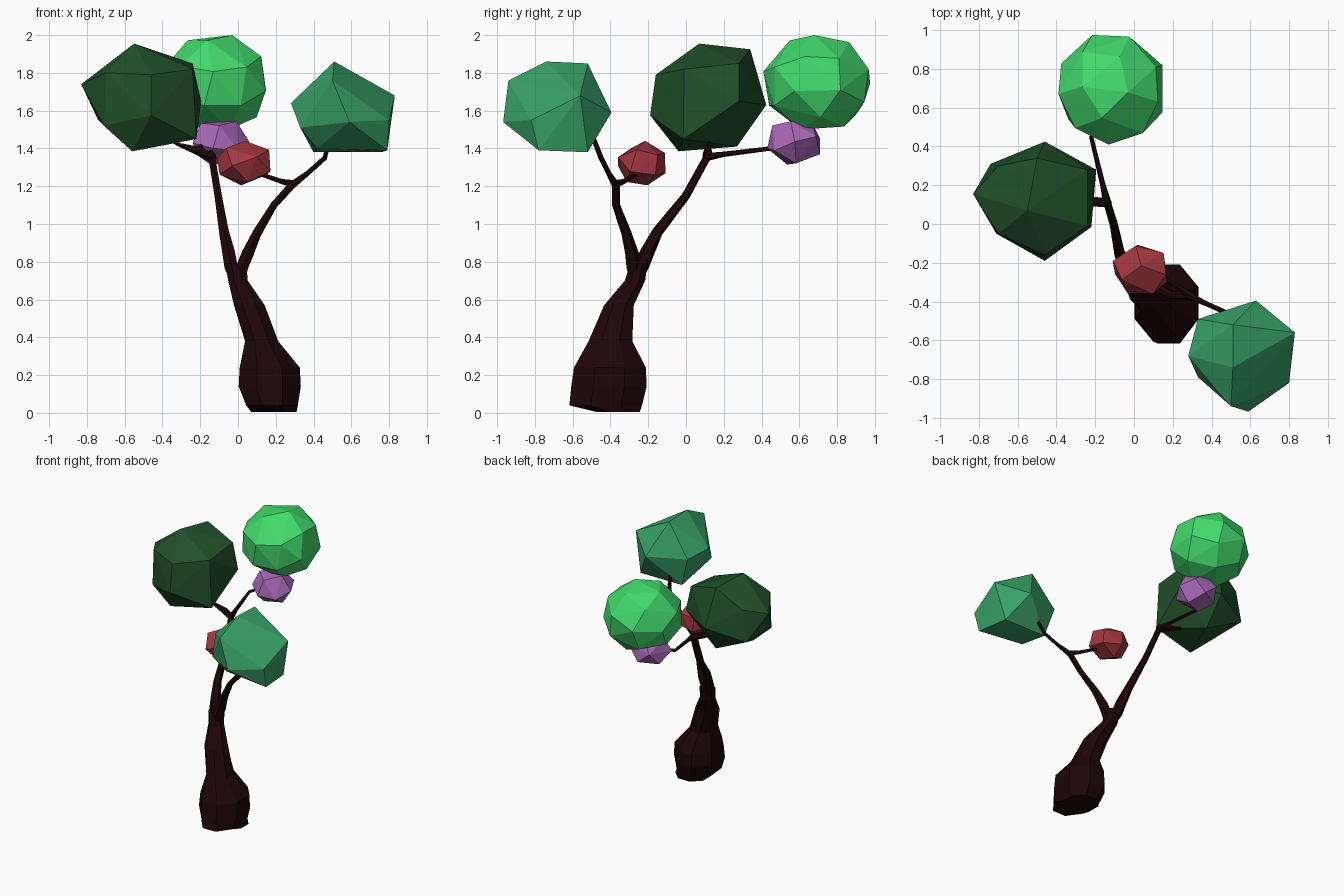
import bpy, bmesh, math
from mathutils import Vector, Matrix


def material(name, rgb):
    m = bpy.data.materials.new(name)
    m.diffuse_color = (*rgb, 1)
    return m


BARK = material("dark bark", (0.013, 0.0018, 0.0022))
DARK = material("dark green", (0.015, 0.080, 0.023))
TEAL = material("sea green", (0.039, 0.36, 0.135))
BRIGHT = material("bright green", (0.055, 0.70, 0.152))
PURPLE = material("purple", (0.40, 0.14, 0.48))
RED = material("red", (0.37, 0.038, 0.050))


def finish(name, bm, mat):
    bmesh.ops.recalc_face_normals(bm, faces=bm.faces)
    me = bpy.data.meshes.new(name)
    bm.to_mesh(me)
    bm.free()
    me.materials.append(mat)
    ob = bpy.data.objects.new(name, me)
    bpy.context.collection.objects.link(ob)


def limb(name, rings, sides, level=False):
    """Faceted tapering tube; each ring is x, y, z, radius x, radius y."""
    bm = bmesh.new()
    pts = [Vector(r[:3]) for r in rings]
    loops = []
    for i, r in enumerate(rings):
        t = pts[min(i + 1, len(pts) - 1)] - pts[max(i - 1, 0)]
        q = Vector((0, 0, 1)).rotation_difference(t.normalized())
        loop = []
        for k in range(sides):
            a = math.tau * (k + 0.5) / sides
            v = Vector((r[3] * math.cos(a), r[-1] * math.sin(a), 0))
            loop.append(bm.verts.new(pts[i] + (v if level else q @ v)))
        loops.append(loop)
    for a, b in zip(loops, loops[1:]):
        for k in range(sides):
            n = (k + 1) % sides
            bm.faces.new((a[k], a[n], b[n], b[k]))
    bm.faces.new(loops[0])
    bm.faces.new(loops[-1])
    finish(name, bm, BARK)


def hull(name, pts, mat):
    """Faceted lump spanning a few corner points."""
    bm = bmesh.new()
    for p in pts:
        bm.verts.new(p)
    res = bmesh.ops.convex_hull(bm, input=bm.verts)
    loose = [v for v in bm.verts if not v.link_faces]
    bmesh.ops.delete(bm, geom=loose, context='VERTS')
    finish(name, bm, mat)


def clump(name, lo, hi, count, turn, mat):
    """Low-poly ball: hull of evenly spread points, fitted to a box."""
    rot = Matrix.Rotation(turn, 3, 'X') @ Matrix.Rotation(turn * 1.7, 3, 'Y')
    pts = []
    for i in range(count):
        z = 1 - 2 * (i + 0.5) / count
        r = math.sqrt(1 - z * z)
        a = i * math.pi * (3 - math.sqrt(5))
        pts.append(rot @ Vector((r * math.cos(a), r * math.sin(a), z)))
    mn = [min(p[k] for p in pts) for k in range(3)]
    mx = [max(p[k] for p in pts) for k in range(3)]
    hull(name, [[lo[k] + (p[k] - mn[k]) / (mx[k] - mn[k]) * (hi[k] - lo[k])
                 for k in range(3)] for p in pts], mat)


# Swollen, leaning trunk
limb("trunk", [
    (0.19, -0.36, 0.005, 0.130, 0.125),
    (0.18, -0.425, 0.04, 0.148, 0.208),
    (0.168, -0.408, 0.14, 0.178, 0.216),
    (0.168, -0.403, 0.24, 0.172, 0.206),
    (0.125, -0.40, 0.38, 0.095, 0.125),
    (0.06, -0.355, 0.57, 0.088, 0.085),
    (0.0, -0.27, 0.70, 0.056, 0.058),
    (-0.012, -0.25, 0.79, 0.060, 0.050)], 8, True)

# Main forks, starting inside the trunk
limb("back_branch", [
    (-0.01, -0.27, 0.69, 0.025), (-0.038, -0.235, 0.78, 0.040),
    (-0.05, -0.205, 0.85, 0.038),
    (-0.075, -0.15, 0.96, 0.029), (-0.105, 0.0, 1.15, 0.022),
    (-0.14, 0.115, 1.36, 0.020), (-0.15, 0.12, 1.385, 0.018)], 6)
limb("front_branch", [
    (0.01, -0.275, 0.69, 0.025), (0.025, -0.28, 0.78, 0.036),
    (0.05, -0.285, 0.84, 0.036),
    (0.10, -0.315, 0.95, 0.027), (0.19, -0.37, 1.10, 0.021),
    (0.285, -0.37, 1.205, 0.022), (0.37, -0.41, 1.27, 0.014),
    (0.46, -0.45, 1.35, 0.014), (0.49, -0.50, 1.48, 0.012)], 6)

# Twigs leading into the clumps
limb("dark_twig", [
    (-0.13, 0.11, 1.35, 0.025), (-0.20, 0.115, 1.385, 0.026),
    (-0.31, 0.12, 1.42, 0.011), (-0.42, 0.12, 1.48, 0.010)], 5)
limb("purple_twig", [
    (-0.135, 0.10, 1.355, 0.024), (-0.16, 0.20, 1.37, 0.015),
    (-0.22, 0.45, 1.40, 0.012), (-0.15, 0.53, 1.43, 0.010)], 5)
limb("red_twig", [
    (0.30, -0.375, 1.21, 0.022), (0.23, -0.33, 1.225, 0.014),
    (0.13, -0.265, 1.26, 0.011), (0.05, -0.24, 1.31, 0.010)], 5)

# Large irregular foliage clumps
hull("dark_foliage", [
    (-0.55, 0.07, 1.955), (-0.50, 0.34, 1.925), (-0.24, 0.28, 1.85),
    (-0.24, -0.01, 1.82), (-0.195, 0.28, 1.65), (-0.22, -0.015, 1.45),
    (-0.46, 0.425, 1.63), (-0.46, -0.19, 1.575), (-0.46, -0.16, 1.79),
    (-0.56, -0.04, 1.385), (-0.45, 0.27, 1.41), (-0.74, 0.31, 1.55),
    (-0.71, -0.05, 1.52), (-0.83, 0.155, 1.74), (-0.70, -0.05, 1.80),
    (-0.70, 0.30, 1.79)], DARK)
hull("sea_green_foliage", [
    (0.51, -0.52, 1.85), (0.51, -0.74, 1.86), (0.83, -0.56, 1.68),
    (0.63, -0.395, 1.59), (0.79, -0.78, 1.39), (0.76, -0.52, 1.38),
    (0.40, -0.52, 1.38), (0.28, -0.68, 1.64), (0.33, -0.49, 1.61),
    (0.59, -0.968, 1.54), (0.50, -0.94, 1.76), (0.33, -0.79, 1.51),
    (0.42, -0.74, 1.40), (0.80, -0.82, 1.55)], TEAL)

# Rounder foliage and blossoms
clump("bright_foliage", (-0.39, 0.41, 1.50), (0.148, 0.975, 2.0), 26, 0.4, BRIGHT)
clump("purple_blossom", (-0.24, 0.43, 1.315), (0.06, 0.71, 1.545), 14, 0.7, PURPLE)
clump("red_blossom", (-0.11, -0.36, 1.205), (0.172, -0.108, 1.44), 14, 0.3, RED)
